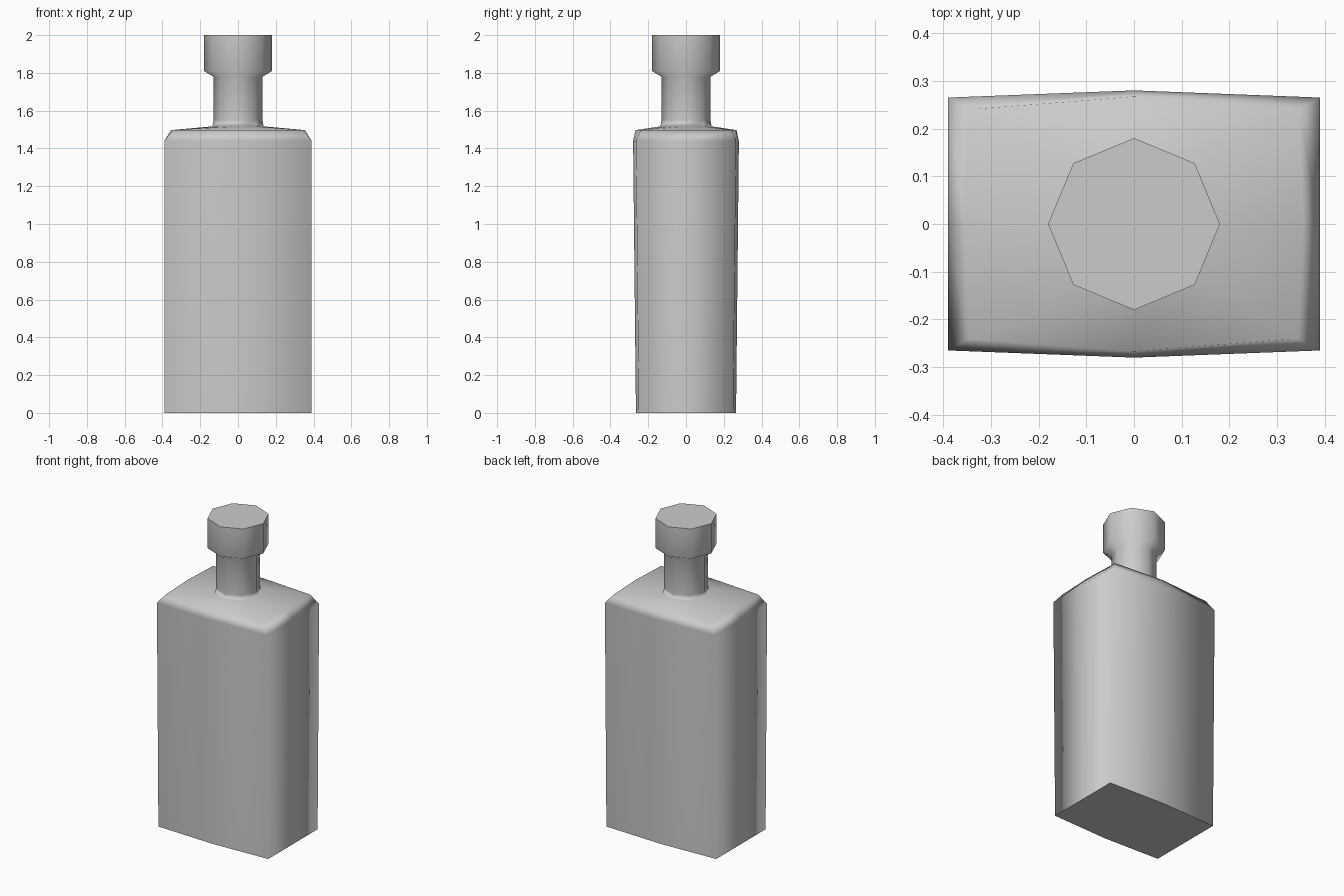
import bpy, bmesh, math

cube = bpy.data.objects.get("Cube")
if cube:
    bpy.data.objects.remove(cube, do_unlink=True)

grey = bpy.data.materials.new("plain_grey")
grey.use_nodes = True
grey.diffuse_color = (0.6, 0.6, 0.6, 1)
grey.node_tree.nodes["Principled BSDF"].inputs["Base Color"].default_value = (0.6, 0.6, 0.6, 1)


def octagon(r, z):
    """Eight points on a circle, with corners on the axes."""
    return [(r * math.cos(i * math.pi / 4), r * math.sin(i * math.pi / 4), z) for i in range(8)]


def slab(side_x, corner_x, corner_y, mid_y, z):
    """Eight points on a rectangle with bulging long sides."""
    return [(side_x, 0, z), (corner_x, corner_y, z), (0, mid_y, z), (-corner_x, corner_y, z),
            (-side_x, 0, z), (-corner_x, -corner_y, z), (0, -mid_y, z), (corner_x, -corner_y, z)]


def loft(name, rings):
    """Skin the rings, close both ends and keep the end edges sharp."""
    bm = bmesh.new()
    loops = [[bm.verts.new(p) for p in ring] for ring in rings]
    for low, high in zip(loops, loops[1:]):
        for i in range(8):
            j = (i + 1) % 8
            bm.faces.new((low[i], low[j], high[j], high[i]))
    ends = [bm.faces.new(loops[0][::-1]), bm.faces.new(loops[-1])]
    for face in bm.faces:
        face.smooth = face not in ends
    for end in ends:
        for edge in end.edges:
            edge.smooth = False
    mesh = bpy.data.meshes.new(name)
    bm.to_mesh(mesh)
    bm.free()
    mesh.materials.append(grey)
    obj = bpy.data.objects.new(name, mesh)
    bpy.context.collection.objects.link(obj)
    # Keep broad faces flat, with the shading turning near the corners
    mod = obj.modifiers.new("weighted_normals", 'WEIGHTED_NORMAL')
    mod.keep_sharp = True
    return obj


# Flask body, shoulder, neck and stopper in one continuous skin
loft("bottle", [
    slab(0.39, 0.39, 0.25, 0.265, 0),
    slab(0.39, 0.39, 0.265, 0.28, 1.44),
    slab(0.355, 0.345, 0.24, 0.267, 1.497),
    octagon(0.135, 1.517),
    octagon(0.13, 1.55),
    octagon(0.13, 1.78),
    octagon(0.18, 1.81),
    octagon(0.18, 2.0),
])
